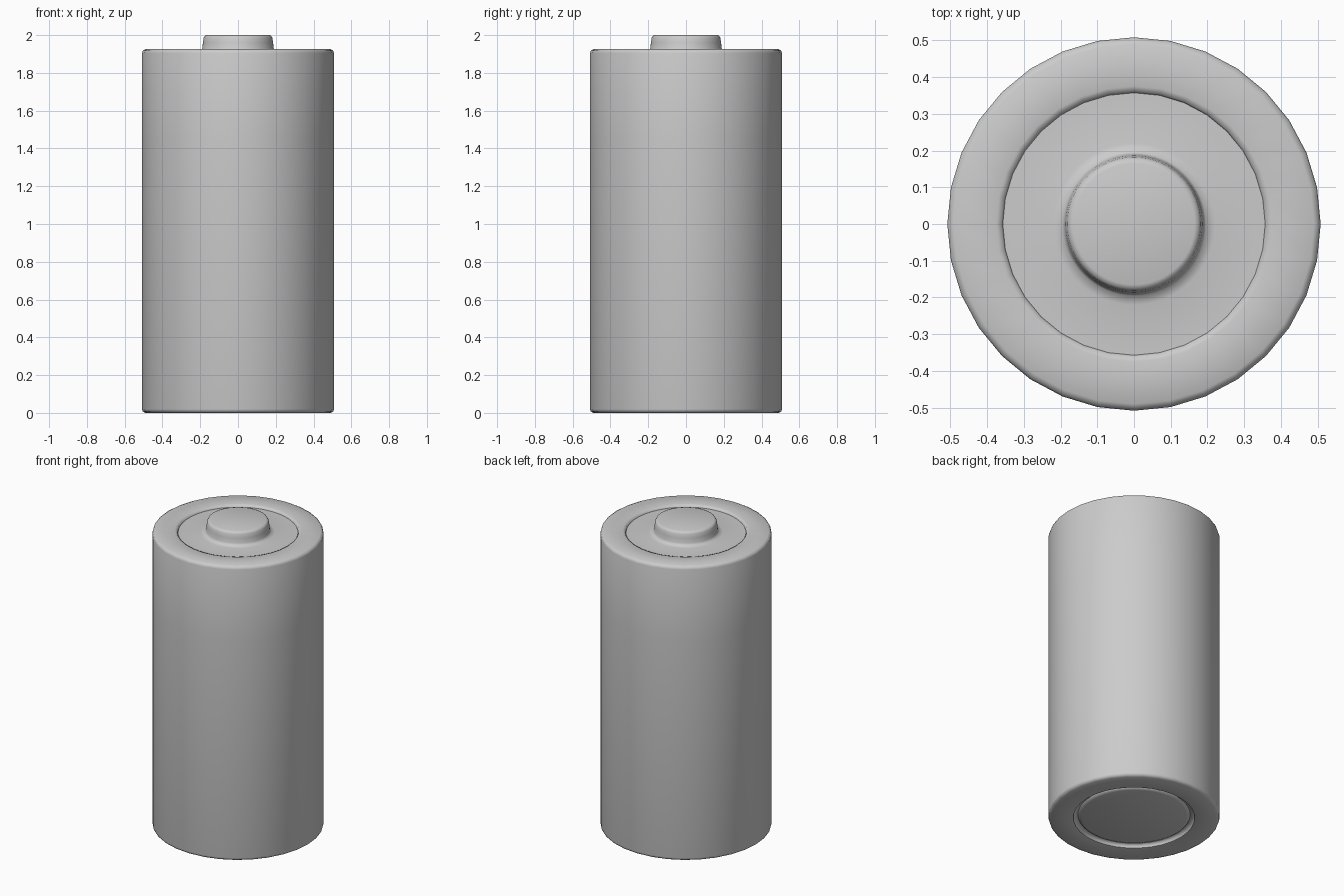
import bpy, bmesh
from math import sin, cos, pi, radians

if "Cube" in bpy.data.objects:
    bpy.data.objects.remove(bpy.data.objects["Cube"])


def lathe(name, profile, segments=32, angle=60):
    """Revolve (radius, z) points about z; radius 0 closes at a pole."""
    bm = bmesh.new()
    rings = []
    for r, z in profile:
        if r == 0:
            rings.append([bm.verts.new((0, 0, z))] * segments)
        else:
            rings.append([bm.verts.new((r * cos(2 * pi * i / segments),
                                        r * sin(2 * pi * i / segments), z))
                          for i in range(segments)])
    for a, b in zip(rings, rings[1:]):
        for i in range(segments):
            j = (i + 1) % segments
            corners = list(dict.fromkeys((a[i], a[j], b[j], b[i])))
            bm.faces.new(corners)
    bmesh.ops.recalc_face_normals(bm, faces=bm.faces)
    mesh = bpy.data.meshes.new(name)
    bm.to_mesh(mesh)
    bm.free()
    ob = bpy.data.objects.new(name, mesh)
    bpy.context.collection.objects.link(ob)
    bpy.ops.object.select_all(action='DESELECT')
    ob.select_set(True)
    bpy.context.view_layer.objects.active = ob
    bpy.ops.object.shade_smooth_by_angle(angle=radians(angle))
    return ob


# Casing with rolled rims and shallow recesses at both ends
lathe("battery_casing", [
    (0, 0.025), (0.34, 0.025), (0.357, 0.018), (0.36, 0.003), (0.37, 0.0),
    (0.49, 0.0), (0.505, 0.008), (0.508, 0.02), (0.508, 1.45),
    (0.508, 1.905), (0.504, 1.918), (0.49, 1.926), (0.375, 1.926),
    (0.361, 1.921), (0.357, 1.908), (0, 1.908)])

# Positive end plate and raised contact button
lathe("positive_terminal", [
    (0, 1.9), (0.355, 1.9), (0.355, 1.912), (0.22, 1.912), (0.195, 1.918),
    (0.189, 1.93), (0.186, 1.96), (0.182, 1.985), (0.176, 1.996),
    (0.165, 2.0), (0, 2.0)], segments=64)

# Slightly raised negative contact disc set in the bottom recess
lathe("negative_terminal", [
    (0, 0.03), (0.335, 0.03), (0.33, 0.02), (0.31, 0.013), (0, 0.012)],
    segments=64)
